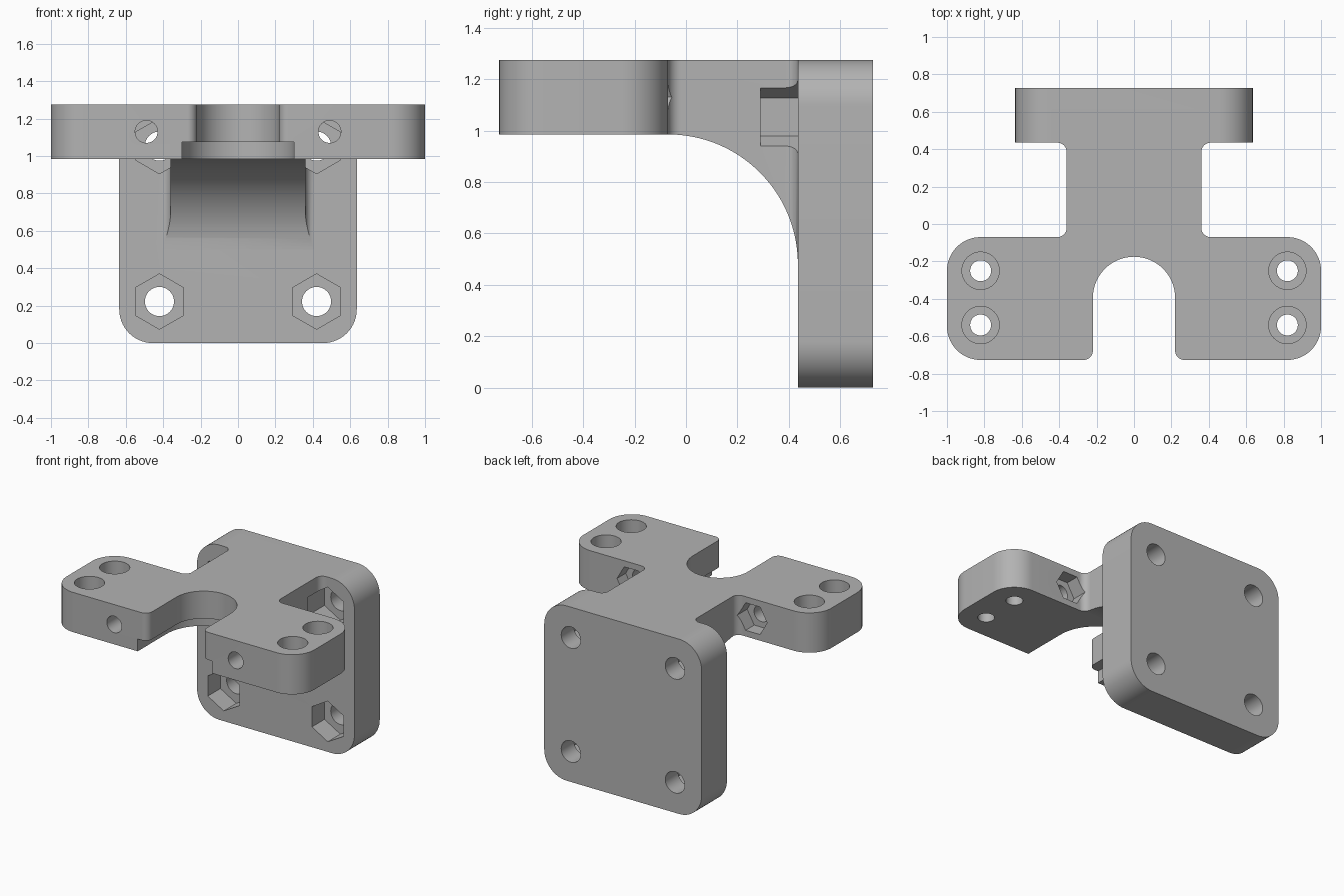
import bpy, bmesh, math
from mathutils import Vector

cube = bpy.data.objects.get("Cube")
if cube:
    bpy.data.objects.remove(cube, do_unlink=True)

grey = bpy.data.materials.new("plain grey")
grey.use_nodes = True
COLOUR = (0.45, 0.45, 0.45, 1)
grey.diffuse_color = COLOUR
for node in grey.node_tree.nodes:
    if node.type == 'BSDF_PRINCIPLED':
        node.inputs["Base Color"].default_value = COLOUR


def rounded(corners, steps=14):
    """Outline from right-angled corners (x, y, radius)."""
    pts = []
    for i, (x, y, r) in enumerate(corners):
        p = Vector((x, y))
        u = (Vector(corners[i - 1][:2]) - p).normalized()
        v = (Vector(corners[(i + 1) % len(corners)][:2]) - p).normalized()
        for k in range(steps + 1 if r else 1):
            t = k / steps * math.pi / 2
            q = p + r * (u * (1 - math.sin(t)) + v * (1 - math.cos(t)))
            if not pts or (q - pts[-1]).length > 1e-4:
                pts.append(q)
    if (pts[0] - pts[-1]).length < 1e-4:
        pts.pop()
    return pts


def mirrored(half):
    return rounded(half + [(-x, y, r) for x, y, r in reversed(half)])


def ring(cx, cy, r, n=40, phase=0.0):
    return [Vector((cx + r * math.cos(phase + math.tau * k / n),
                    cy + r * math.sin(phase + math.tau * k / n))) for k in range(n)]


def prism(name, outline, axis, lo, hi):
    """Extrude a 2D outline along one axis from lo to hi."""
    place = {'x': lambda p, d: (d, p.x, p.y),
             'y': lambda p, d: (p.x, d, p.y),
             'z': lambda p, d: (p.x, p.y, d)}[axis]
    bm = bmesh.new()
    a = [bm.verts.new(place(p, lo)) for p in outline]
    b = [bm.verts.new(place(p, hi)) for p in outline]
    bm.faces.new(a)
    bm.faces.new(b)
    for i in range(len(a)):
        bm.faces.new((a[i - 1], a[i], b[i], b[i - 1]))
    bmesh.ops.recalc_face_normals(bm, faces=bm.faces)
    mesh = bpy.data.meshes.new(name)
    bm.to_mesh(mesh)
    bm.free()
    mesh.materials.append(grey)
    obj = bpy.data.objects.new(name, mesh)
    bpy.context.collection.objects.link(obj)
    return obj


def combine(target, tool, operation='DIFFERENCE'):
    mod = target.modifiers.new("combine", 'BOOLEAN')
    mod.operation, mod.solver, mod.object = operation, 'EXACT', tool
    bpy.context.view_layer.update()
    graph = bpy.context.evaluated_depsgraph_get()
    mesh = bpy.data.meshes.new_from_object(target.evaluated_get(graph))
    target.modifiers.clear()
    target.data = mesh
    bpy.data.objects.remove(tool, do_unlink=True)


TOP, UNDER = 1.275, 0.985
FRONT, BACK, PLATE, WING = -0.727, 0.727, 0.435, -0.07
root = [(0.36, PLATE, 0.05), (0.44, PLATE, 0), (0.44, 0.6, 0)]

# Upright mounting plate
bracket = prism("mounting_bracket",
                mirrored([(0.635, 0, 0.18), (0.635, TOP, 0.18)]), 'y', PLATE, BACK)

# Horizontal arm with two wings and a round-ended slot
arm = prism("arm", mirrored([(0.22, -0.175, 0.22), (0.22, FRONT, 0.05),
                             (1, FRONT, 0.18), (1, WING, 0.18),
                             (0.36, WING, 0.05)] + root), 'z', UNDER, TOP)
# Wider step under the slot
combine(arm, prism("slot_step", mirrored([(0.3, -0.095, 0.3), (0.3, -0.9, 0)]),
                   'z', 0.9, 1.075))

# Curved gusset under the neck
gusset = prism("gusset", mirrored([(0.36, -0.05, 0)] + root), 'z', 0.5, 1.1)
combine(gusset, prism("gusset_curve", ring(WING, UNDER - 0.505, 0.505, 160), 'x', -1, 1))

combine(bracket, arm, 'UNION')
combine(bracket, gusset, 'UNION')

for s in (-1, 1):
    # Plate bolt holes with hexagonal nut pockets
    for z in (0.222, TOP - 0.222):
        combine(bracket, prism("plate_hole", ring(s * 0.42, z, 0.078), 'y', 0.4, 0.9))
        combine(bracket, prism("plate_nut", ring(s * 0.42, z, 0.148, 6, math.pi / 2),
                               'y', 0.29, 0.58))
    # Counterbored vertical holes in the wings
    for y in (-0.25, -0.54):
        combine(bracket, prism("wing_hole", ring(s * 0.82, y, 0.056), 'z', 0.9, 1.4))
        combine(bracket, prism("wing_bore", ring(s * 0.82, y, 0.1), 'z', 1.1, 1.4))
    # Cross holes through the wings with nut pockets behind
    combine(bracket, prism("cross_hole", ring(s * 0.49, 1.13, 0.06), 'y', -0.9, 0))
    combine(bracket, prism("cross_nut", ring(s * 0.49, 1.13, 0.116, 6), 'y', -0.17, 0))

# Smooth the curved walls and keep the edges sharp
bpy.ops.object.select_all(action='DESELECT')
bracket.select_set(True)
bpy.context.view_layer.objects.active = bracket
bpy.ops.object.shade_smooth_by_angle(angle=math.radians(30))
